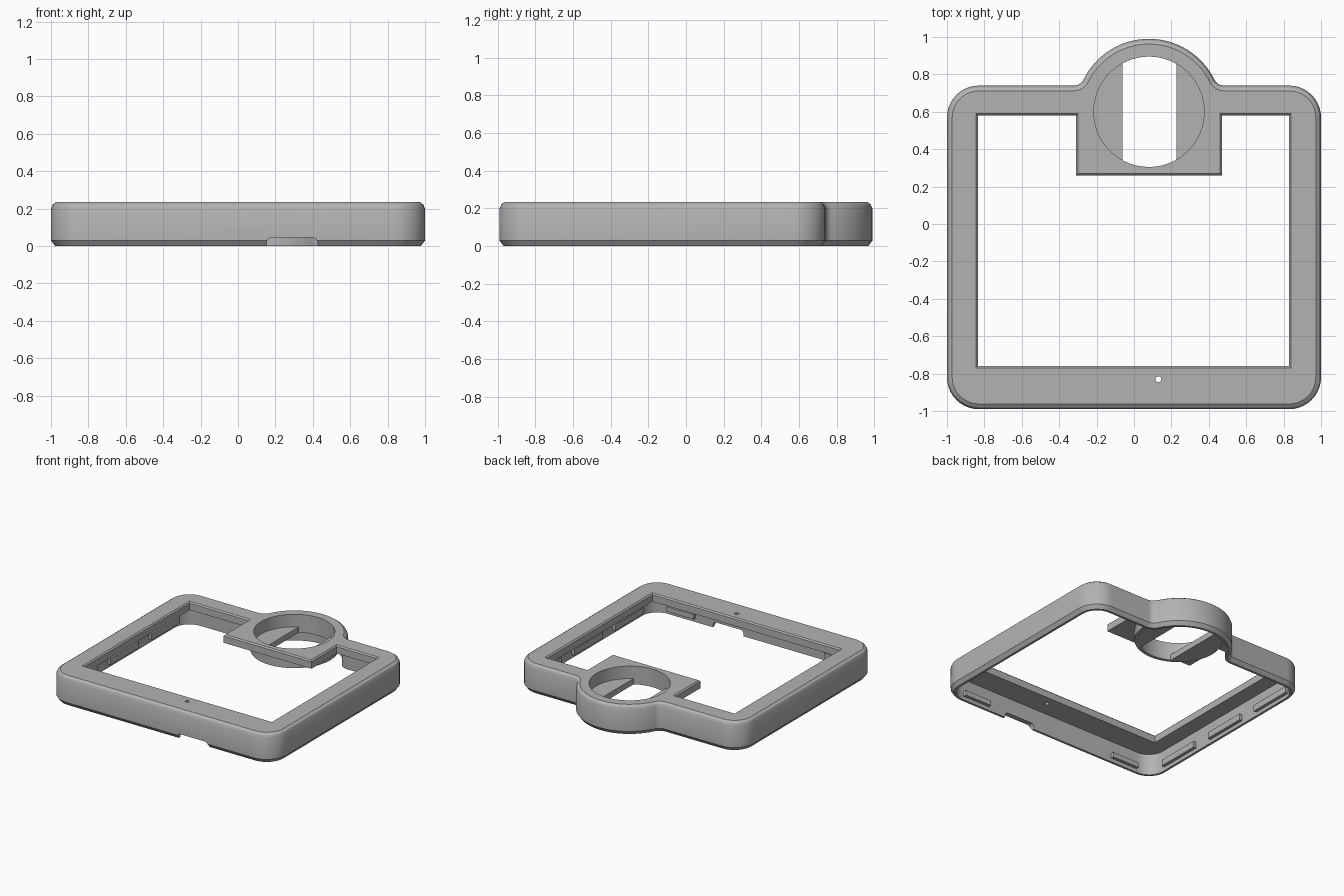
import bpy, bmesh
from math import sin, cos, pi, sqrt, atan2
from mathutils import Vector

if "Cube" in bpy.data.objects:
    bpy.data.objects.remove(bpy.data.objects["Cube"])

grey = bpy.data.materials.new("plain grey")
grey.use_nodes = True
GREY = (0.45, 0.45, 0.45, 1)
grey.diffuse_color = GREY
grey.node_tree.nodes["Principled BSDF"].inputs["Base Color"].default_value = GREY

TOP, UNDER = 0.235, 0.17
CX, CY, HOLE = 0.08, 0.6, 0.295


def arc(x, y, r, a0, a1, n=10):
    return [(x + r * cos(a0 + (a1 - a0) * i / n), y + r * sin(a0 + (a1 - a0) * i / n))
            for i in range(n + 1)]


def inset(pts, d):
    """Mitred inset of a counter-clockwise outline."""
    out = []
    for i, p in enumerate(pts):
        p = Vector(p)
        a = (p - Vector(pts[i - 1])).normalized()
        b = (Vector(pts[(i + 1) % len(pts)]) - p).normalized()
        na, nb = Vector((-a.y, a.x)), Vector((-b.y, b.x))
        out.append(p + (na + nb) * d / (1 + na.dot(nb)))
    return out


def loft(name, pts, levels):
    """Closed solid through (inset, z) levels of one outline."""
    bm = bmesh.new()
    rings = [[bm.verts.new((p[0], p[1], z)) for p in inset(pts, d)] for d, z in levels]
    for lo, hi in zip(rings, rings[1:]):
        for i in range(len(pts)):
            j = (i + 1) % len(pts)
            bm.faces.new((lo[i], lo[j], hi[j], hi[i]))
    bm.faces.new(rings[0][::-1])
    bm.faces.new(rings[-1])
    me = bpy.data.meshes.new(name)
    bm.to_mesh(me)
    bm.free()
    me.materials.append(grey)
    ob = bpy.data.objects.new(name, me)
    bpy.context.collection.objects.link(ob)
    return ob


def box(name, x0, x1, y0, y1, z0, z1):
    return loft(name, [(x0, y0), (x1, y0), (x1, y1), (x0, y1)], [(0, z0), (0, z1)])


def cut(ob, *cutters):
    for c in cutters:
        m = ob.modifiers.new("cut", "BOOLEAN")
        m.operation, m.solver, m.object = "DIFFERENCE", "EXACT", c
    bpy.context.view_layer.update()
    dg = bpy.context.evaluated_depsgraph_get()
    me = bpy.data.meshes.new_from_object(ob.evaluated_get(dg))
    ob.modifiers.clear()
    ob.data = me
    for c in cutters:
        bpy.data.objects.remove(c)


def smooth(ob):
    bpy.ops.object.select_all(action="DESELECT")
    ob.select_set(True)
    bpy.context.view_layer.objects.active = ob
    bpy.ops.object.shade_smooth_by_angle(angle=0.45)


# Outer outline: rounded rectangle with a filleted round bump at the back
R, F, C, BACK, FRONT = 0.39, 0.06, 0.17, 0.74, -0.99
fy = BACK + F
fx = sqrt((R + F) ** 2 - (fy - CY) ** 2)
t = atan2(fy - CY, fx)
outline = (arc(-1 + C, FRONT + C, C, pi, 1.5 * pi)
           + arc(1 - C, FRONT + C, C, -pi / 2, 0)
           + arc(1 - C, BACK - C, C, 0, pi / 2)
           + arc(CX + fx, fy, F, -pi / 2, t - pi, 6)
           + arc(CX, CY, R, t, pi - t, 32)[1:-1]
           + arc(CX - fx, fy, F, -t, -pi / 2, 6)
           + arc(-1 + C, BACK - C, C, pi / 2, pi))

# Screen opening, stepped round the tab that carries the ring
opening = [(-0.835, -0.76), (0.83, -0.76), (0.83, 0.58), (0.47, 0.58),
           (0.47, 0.26), (-0.31, 0.26), (-0.31, 0.58), (-0.835, 0.58)]
circle = arc(CX, CY, HOLE, 0, 2 * pi, 64)[:-1]

frame = loft("bezel_frame", outline,
             [(0.022, 0), (0, 0.03), (0, 0.2), (0.01, 0.222), (0.028, TOP)])
notch = arc(0.4, 0.02, 0.025, 0, pi / 2, 5) + arc(0.18, 0.02, 0.025, pi / 2, pi, 5)
slot = loft("slot_cutter", [(0.44, -0.1)] + notch + [(0.14, -0.1)], [(0, -0.1), (0, 0.1)])
for v in slot.data.vertices:            # stand the slot outline upright
    x, y, z = v.co
    v.co = (x, FRONT - z, y)
cut(frame,
    loft("cavity_cutter", outline, [(0.04, -0.1), (0.04, UNDER)]),
    loft("opening_cutter", opening, [(0, 0.1), (0, TOP - 0.01), (-0.012, TOP + 0.002), (-0.012, 0.3)]),
    loft("hole_cutter", circle, [(0, 0.1), (0, 0.3)]),
    loft("pin_cutter", arc(0.13, -0.83, 0.016, 0, 2 * pi, 16)[:-1], [(0, 0.1), (0, 0.3)]),
    slot)
smooth(frame)

# Tube below the round hole
tube = loft("ring_tube", circle, [(-0.025, 0.09), (-0.025, UNDER + 0.002)])
cut(tube, loft("bore_cutter", circle, [(0, 0), (0, 0.3)]))
smooth(tube)

# Two segment shaped ledges inside the tube
for name, x, mid in (("left_ledge", 0.225, 0), ("right_ledge", -0.06, pi)):
    half = atan2(sqrt(HOLE ** 2 - (x - CX) ** 2), abs(x - CX))
    loft(name, arc(CX, CY, HOLE + 0.004, mid - half, mid + half, 20), [(0, 0.088), (0, 0.135)])

# Snap ribs inside the side walls and clips inside the front wall
for side, s in (("left", 1), ("right", -1)):
    for i, y in enumerate((-0.62, -0.1, 0.42)):
        x0, x1 = sorted((s * 0.935, s * 0.965))
        box(f"{side}_rib_{i + 1}", x0, x1, y - 0.18, y + 0.18, 0.03, 0.08)
    box(f"{side}_front_clip", s * 0.7 - 0.12, s * 0.7 + 0.12, -0.955, -0.925, 0.03, 0.07)
